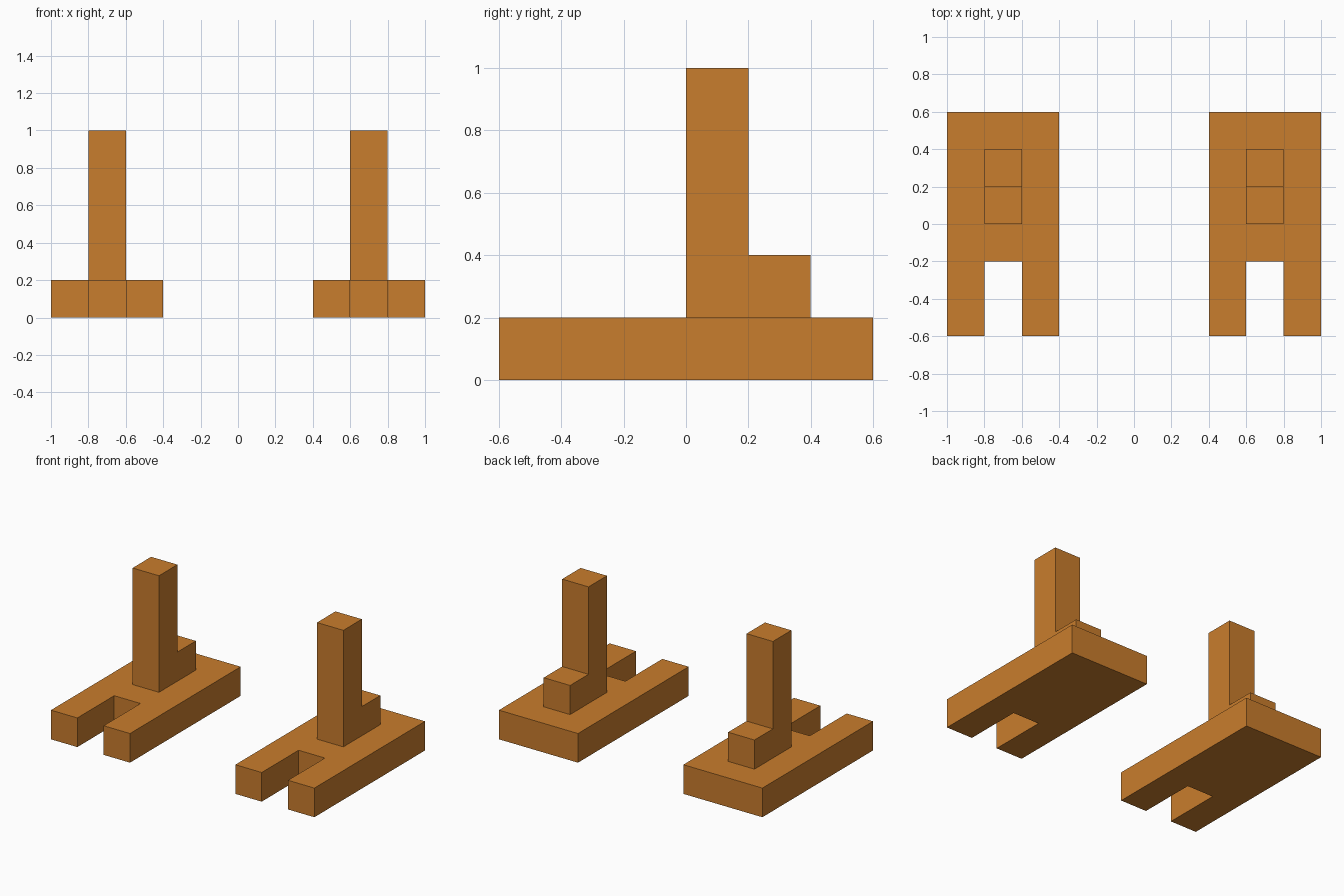
import bpy, bmesh
from mathutils import Vector

if "Cube" in bpy.data.objects:
    bpy.data.objects.remove(bpy.data.objects["Cube"])

orange = bpy.data.materials.new("orange")
orange.diffuse_color = (0.584, 0.205, 0.026, 1)
orange.use_nodes = True
orange.node_tree.nodes["Principled BSDF"].inputs["Base Color"].default_value = orange.diffuse_color


def extrude_profile(name, points, direction, location):
    """Extrude a closed flat outline into a solid."""
    bm = bmesh.new()
    face = bm.faces.new([bm.verts.new(p) for p in points])
    ext = bmesh.ops.extrude_face_region(bm, geom=[face], use_keep_orig=True)
    moved = [g for g in ext["geom"] if isinstance(g, bmesh.types.BMVert)]
    bmesh.ops.translate(bm, verts=moved, vec=Vector(direction))
    bmesh.ops.recalc_face_normals(bm, faces=bm.faces)
    mesh = bpy.data.meshes.new(name)
    bm.to_mesh(mesh)
    bm.free()
    mesh.materials.append(orange)
    obj = bpy.data.objects.new(name, mesh)
    obj.location = location
    bpy.context.collection.objects.link(obj)
    return obj


# Outlines: notched base seen from above, stepped post seen from the side
base = [(-0.3, -0.6), (-0.1, -0.6), (-0.1, -0.2), (0.1, -0.2),
        (0.1, -0.6), (0.3, -0.6), (0.3, 0.6), (-0.3, 0.6)]
post = [(0, 0.2), (0.4, 0.2), (0.4, 0.4), (0.2, 0.4), (0.2, 1), (0, 1)]

# Left and right stands
for side, x in (("left", -0.7), ("right", 0.7)):
    extrude_profile(side + "_base", [(px, py, 0) for px, py in base],
                    (0, 0, 0.2), (x, 0, 0))
    extrude_profile(side + "_post", [(-0.1, py, pz) for py, pz in post],
                    (0.2, 0, 0), (x, 0, 0))
